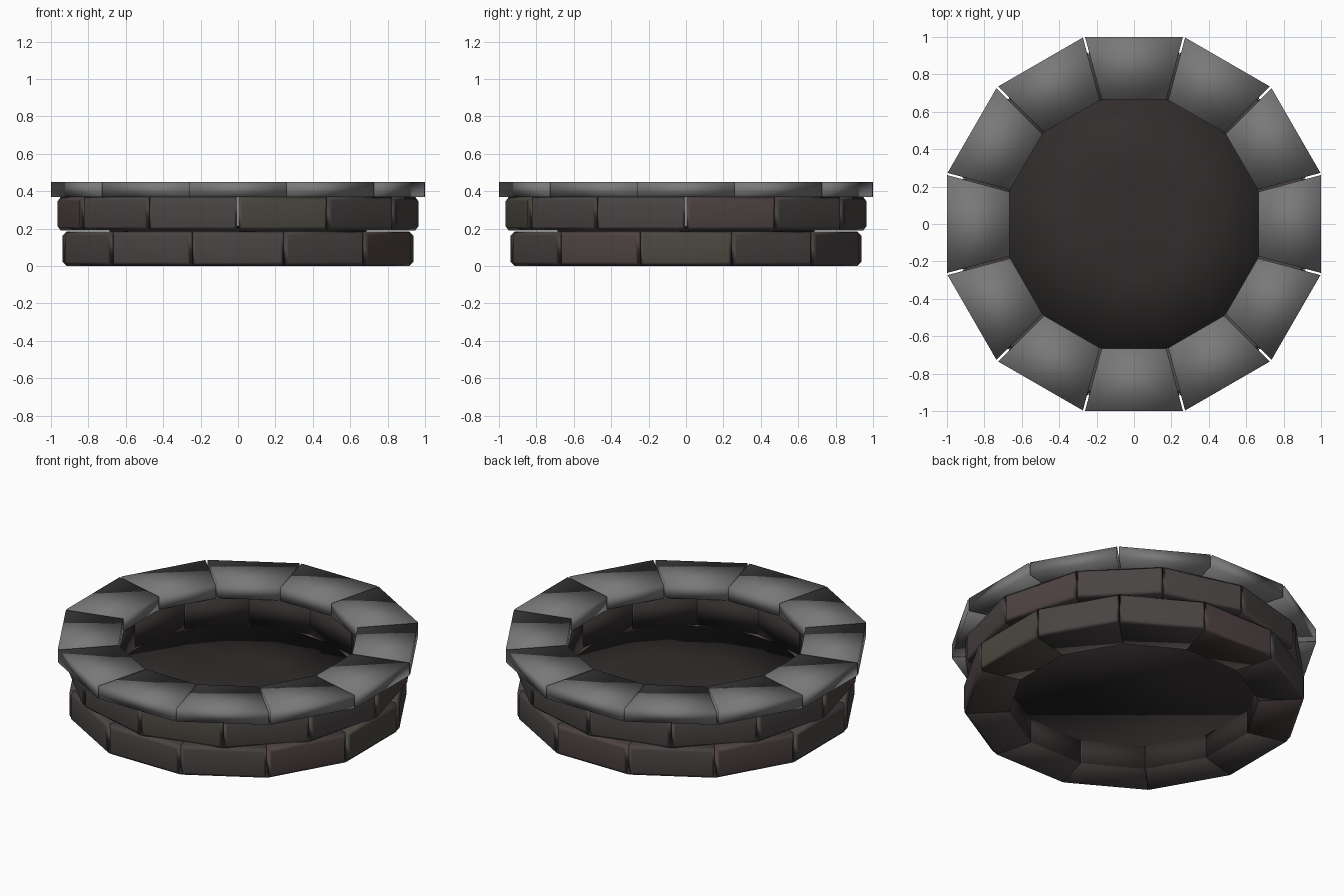
import bpy, bmesh, math, random

if "Cube" in bpy.data.objects:
    bpy.data.objects.remove(bpy.data.objects["Cube"])

random.seed(4)
N = 12
T = math.tan(math.pi / N)
step = 2 * math.pi / N


def material(name, rgb):
    m = bpy.data.materials.new(name)
    m.diffuse_color = (*rgb, 1)
    m.use_nodes = True
    m.node_tree.nodes["Principled BSDF"].inputs["Base Color"].default_value = m.diffuse_color
    return m


def make_object(name, bm, *mats):
    bmesh.ops.recalc_face_normals(bm, faces=bm.faces)
    for f in bm.faces:
        f.smooth = True
    me = bpy.data.meshes.new(name)
    for m in mats:
        me.materials.append(m)
    bm.to_mesh(me)
    bm.free()
    ob = bpy.data.objects.new(name, me)
    bpy.context.collection.objects.link(ob)
    return ob


def wedge(name, inner, outer, z0, z1, gap, bevel, angle, *mats):
    """Tapered block lying between two apothems, turned about z."""
    bm = bmesh.new()
    rings = []
    for z in (z0, z1):
        pts = [(inner, -1), (outer, -1), (outer, 1), (inner, 1)]
        rings.append([bm.verts.new((r, s * (r * T - gap), z)) for r, s in pts])
    lo, hi = rings
    bm.faces.new(lo)
    bm.faces.new(hi)
    for i in range(4):
        j = (i + 1) % 4
        bm.faces.new((lo[i], lo[j], hi[j], hi[i]))
    bmesh.ops.recalc_face_normals(bm, faces=bm.faces)
    if bevel:
        edges = [e for e in bm.edges if all(v.co.x > outer - 1e-4 for v in e.verts)]
        bmesh.ops.bevel(bm, geom=edges, offset=bevel, segments=1,
                        affect='EDGES', profile=0.5)
        # sooty face towards the fire
        for f in bm.faces:
            if all(v.co.x < inner + 1e-4 for v in f.verts):
                f.material_index = 1
    ob = make_object(name, bm, *mats)
    ob.rotation_euler.z = angle
    if bevel:
        ob.modifiers.new("crisp_faces", 'WEIGHTED_NORMAL')
    return ob


stone = material("cap_stone", (0.19, 0.19, 0.19))
plain = material("brick_plain", (0.066, 0.058, 0.056))
red = material("brick_red", (0.076, 0.055, 0.055))
olive = material("brick_olive", (0.07, 0.064, 0.05))
soot = material("soot", (0.03, 0.026, 0.025))

# Two staggered brick courses and the overhanging cap ring
lower = {11: red, 0: olive, 3: red, 5: red}
upper = {9: olive, 0: red, 6: red}
for i in range(N):
    a = i * step
    wedge(f"lower_brick_{i}", 0.685, 0.937, 0.0, 0.186, 0.002, 0.022, a,
          lower.get(i, plain), soot)
    wedge(f"upper_brick_{i}", 0.685, 0.937, 0.19, 0.37, 0.002, 0.022, a + step / 2,
          upper.get(i, plain), soot)
    wedge(f"cap_stone_{i}", 0.665, 1.0, 0.37, 0.45, 0.006, 0, a, stone)

# Uneven ash bed: a thick disc with a lumpy top
bm = bmesh.new()
centre = bm.verts.new((0, 0, 0.215))
rings = []
for r, z, jit in ((0.3, 0.2, 0.025), (0.71, 0.187, 0.012), (0.71, 0.148, 0)):
    rings.append([bm.verts.new((r * math.cos((i + 0.5) * step),
                                r * math.sin((i + 0.5) * step),
                                z + random.uniform(-jit, jit))) for i in range(N)])
for i in range(N):
    j = (i + 1) % N
    bm.faces.new((centre, rings[0][i], rings[0][j]))
    for p, q in zip(rings, rings[1:]):
        bm.faces.new((p[i], q[i], q[j]))
        bm.faces.new((p[i], q[j], p[j]))
bm.faces.new(rings[-1])
make_object("ash_bed", bm, soot)
